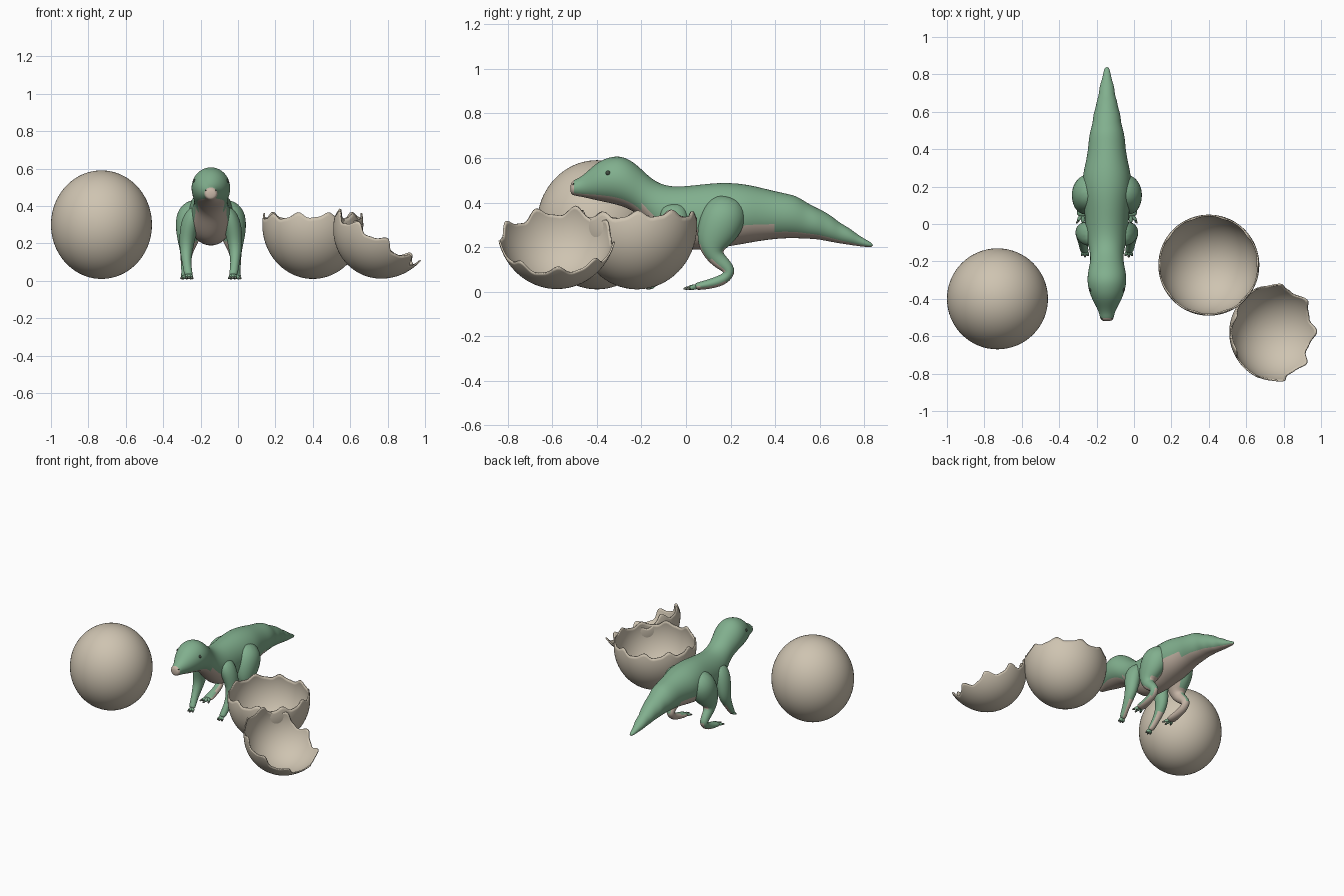
import bpy, bmesh, math
from mathutils import Vector, Matrix

if "Cube" in bpy.data.objects:
    bpy.data.objects.remove(bpy.data.objects["Cube"])


def material(name, color):
    mat = bpy.data.materials.new(name)
    mat.use_nodes = True
    mat.diffuse_color = (*color, 1)
    node = next(n for n in mat.node_tree.nodes if n.type == "BSDF_PRINCIPLED")
    node.inputs["Base Color"].default_value = (*color, 1)
    node.inputs["Roughness"].default_value = 0.7
    return mat


GREEN = material("skin_green", (0.22, 0.43, 0.27))
BEIGE = material("belly_beige", (0.56, 0.46, 0.38))
SHELL = material("eggshell", (0.62, 0.55, 0.44))
DARK = material("eye_dark", (0.05, 0.07, 0.05))
CLAW = material("claw_grey", (0.15, 0.18, 0.14))
CENTRE_X = -0.145


def finish(name, bm, mats, subdiv=0):
    """Turn a bmesh into a smooth shaded object."""
    for f in bm.faces:
        f.smooth = True
    mesh = bpy.data.meshes.new(name)
    bm.to_mesh(mesh)
    bm.free()
    for m in mats:
        mesh.materials.append(m)
    obj = bpy.data.objects.new(name, mesh)
    bpy.context.collection.objects.link(obj)
    if subdiv:
        mod = obj.modifiers.new("Subdivision", "SUBSURF")
        mod.levels = mod.render_levels = subdiv
    return obj


def loft(name, rings, segs, mats, rule=None):
    """Skin closed rings given as (centre, sideways vector, up vector)."""
    bm = bmesh.new()
    grow = 3 / (2 + math.cos(math.tau / segs))  # offsets subdivision shrinkage
    loops = []
    for c, u, v in rings:
        angles = [math.tau * i / segs for i in range(segs)]
        loops.append([bm.verts.new(c + grow * (u * math.cos(a) + v * math.sin(a)))
                      for a in angles])
    sides = []
    for a, b in zip(loops, loops[1:]):
        for i in range(segs):
            j = (i + 1) % segs
            face = bm.faces.new((a[i], a[j], b[j], b[i]))
            sides.append((face, math.sin(math.tau * (i + 0.5) / segs)))
    ends = [bm.faces.new(loops[0]), bm.faces.new(loops[-1])]
    bmesh.ops.recalc_face_normals(bm, faces=bm.faces)
    bm.normal_update()
    if rule:
        for face, height in sides + [(e, 0) for e in ends]:
            face.material_index = int(rule(face, height))
    return finish(name, bm, mats, 2)


def limb(name, side, stations, segs=12, mats=(GREEN, BEIGE), rule=None):
    """Tube through (x, y, z, half width, half depth) stations."""
    pts = [Vector((CENTRE_X + side * s[0], s[1], s[2])) for s in stations]
    rings = []
    for i, s in enumerate(stations):
        tangent = pts[min(i + 1, len(pts) - 1)] - pts[max(i - 1, 0)]
        tangent.x = 0
        across = Vector((1, 0, 0))
        rings.append((pts[i], across * s[3], across.cross(tangent).normalized() * s[4]))
    return loft(name, rings, segs, mats, rule)


# Head, trunk and tail: y, top, bottom, half width
PROFILE = [
    (-.52, .485, .44, .025), (-.505, .5, .432, .036), (-.48, .51, .428, .04),
    (-.45, .532, .422, .052), (-.4, .58, .41, .08), (-.35, .602, .4, .098),
    (-.3, .61, .388, .105), (-.25, .592, .37, .1), (-.2, .55, .335, .087),
    (-.15, .5, .275, .09), (-.09, .473, .215, .105), (-.02, .47, .19, .115),
    (.08, .482, .187, .12), (.17, .49, .2, .13), (.26, .483, .215, .13),
    (.33, .468, .228, .112), (.4, .45, .237, .1), (.45, .44, .24, .097),
    (.5, .428, .24, .088), (.54, .4, .238, .075), (.585, .376, .236, .073),
    (.62, .36, .23, .06), (.66, .335, .222, .054), (.69, .308, .217, .042),
    (.735, .285, .21, .04), (.77, .256, .205, .026), (.81, .232, .2, .019),
    (.84, .216, .2, .01)]


def belly(face, height):
    y = face.calc_center_median().y
    wide = -0.2 < y < 0.4
    return y < -0.5 or height < (-0.5 if wide else -0.8)


body = [(Vector((CENTRE_X, y, (t + b) / 2)), Vector((w, 0, 0)),
         Vector((0, 0, (t - b) / 2))) for y, t, b, w in PROFILE]
loft("body", body, 16, (GREEN, BEIGE), belly)

# Limbs: built once per side
HIND = [(.07, .2, .43, .05, .05), (.095, .185, .37, .09, .1),
        (.112, .145, .28, .078, .098), (.122, .112, .2, .052, .066),
        (.13, .13, .155, .034, .038), (.133, .17, .122, .029, .032),
        (.133, .2, .09, .027, .03), (.132, .175, .055, .026, .026),
        (.13, .11, .034, .028, .022), (.128, .06, .025, .034, .018),
        (.128, .04, .022, .028, .014)]
FRONT = [(.07, -.06, .4, .04, .05), (.1, -.055, .34, .054, .066),
         (.122, -.045, .26, .046, .056), (.13, -.045, .19, .038, .046),
         (.132, -.07, .135, .03, .034), (.128, -.105, .085, .023, .025),
         (.122, -.135, .045, .023, .02), (.118, -.15, .028, .02, .014)]


def digits(name, side, x, y, z, reach, drop, spread):
    """Three short toes, each ending in a claw."""
    for k in (-1, 0, 1):
        length = reach * (1 - 0.25 * abs(k))

        def at(t, r):
            return (x + k * spread * (0.5 + t), y - length * t, z - drop * t, r, r)
        limb(f"{name}_toe_{k + 2}", side, [at(-.3, .011), at(.3, .012), at(.8, .01)], 8)
        limb(f"{name}_claw_{k + 2}", side, [at(.7, .008), at(.95, .007), at(1.2, .003)],
             8, (CLAW,))


for side, label in ((1, "left"), (-1, "right")):
    def underside(face, height, side=side):
        c, n = face.calc_center_median(), face.normal
        inner = n.x * side < -0.6 and c.z < 0.25
        return (c.z < 0.19 and n.z < -0.45) or inner

    def palm(face, height):
        return face.calc_center_median().z < 0.12 and face.normal.y > 0.5

    limb(label + "_hind_leg", side, HIND, rule=underside)
    limb(label + "_front_leg", side, FRONT, rule=palm)
    digits(label + "_hind", side, .128, .045, .022, .048, .008, .02)
    digits(label + "_front", side, .117, -.148, .028, .026, .014, .011)
    # Eyes and nostrils
    for part, spot, size in (("eye", (.086, -.35, .532), .011),
                             ("nostril", (.026, -.505, .482), .005)):
        bm = bmesh.new()
        place = Matrix.Translation((CENTRE_X + side * spot[0], spot[1], spot[2]))
        bmesh.ops.create_uvsphere(bm, u_segments=16, v_segments=10, radius=size,
                                  matrix=place)
        finish(f"{label}_{part}", bm, (DARK,))

# Whole egg
EGG_R, EGG_H = 0.27, 0.29
bm = bmesh.new()
bmesh.ops.create_uvsphere(bm, u_segments=64, v_segments=40, radius=1,
                          matrix=Matrix.Diagonal((EGG_R, EGG_R, EGG_H, 1)))
finish("whole_egg", bm, (SHELL,)).location = (-.73, -.4, .3)


def broken_shell(name, place, tilt, rim, wave, peaks):
    """Bowl cut from the egg with a scalloped rim."""
    bm = bmesh.new()
    around, steps = 120, 24
    grid = []
    for i in range(around):
        a = math.tau * i / around
        edge = rim + wave * math.cos(peaks * a) + wave * 0.3 * math.sin(peaks * 2 * a + 1)
        edge += wave * 0.3 * math.sin(3 * a)
        limit = math.acos(-edge / EGG_H)
        column = []
        for s in range(steps + 1):
            t = limit * s / steps
            r = EGG_R * math.sin(t)
            column.append(bm.verts.new((r * math.cos(a), r * math.sin(a),
                                        -EGG_H * math.cos(t))))
        grid.append(column)
    for i in range(around):
        a, b = grid[i], grid[(i + 1) % around]
        for s in range(steps):
            bm.faces.new((a[s], a[s + 1], b[s + 1], b[s]))
    bmesh.ops.remove_doubles(bm, verts=bm.verts, dist=0.0001)
    bmesh.ops.recalc_face_normals(bm, faces=bm.faces)
    lowest = min(bm.faces, key=lambda f: f.calc_center_median().z)
    if lowest.normal.z > 0:
        bmesh.ops.reverse_faces(bm, faces=bm.faces)
    obj = finish(name, bm, (SHELL,))
    obj.location = place
    obj.rotation_euler.y = math.radians(tilt)
    mod = obj.modifiers.new("Thickness", "SOLIDIFY")
    mod.thickness = 0.008
    mod.offset = -1


broken_shell("lower_shell", (.4, -.22, .3), 0, .045, .015, 10)
broken_shell("shell_cap", (.785, -.58, .296), 32, -.085, .022, 9)
